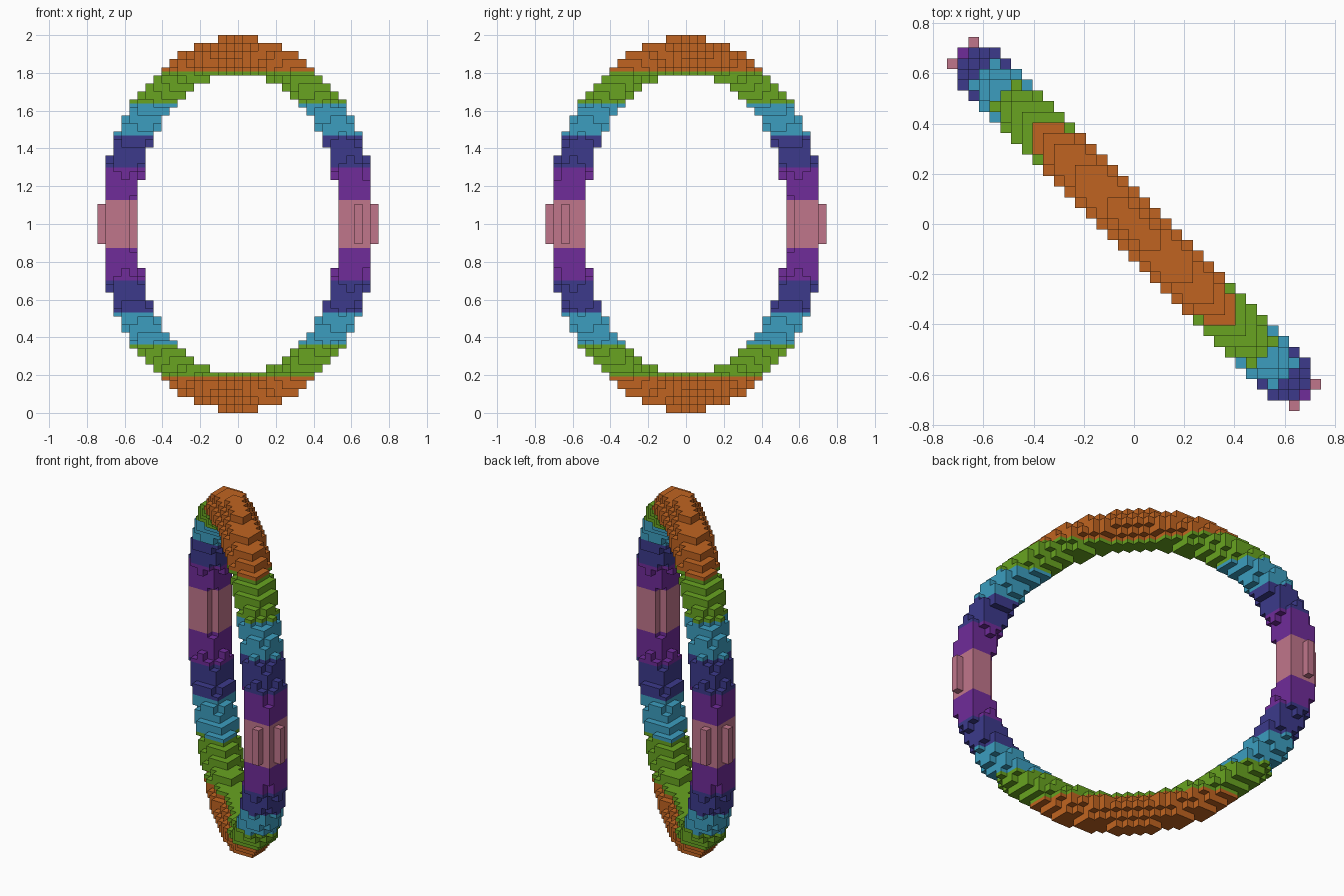
import bpy
import bmesh
from math import hypot, sqrt
from mathutils import Vector

cube = bpy.data.objects.get("Cube")
if cube:
    bpy.data.objects.remove(cube, do_unlink=True)

STEP = 2 / 47                    # block size
RING, TUBE = 21, 2.25            # ring and tube radius, in blocks
BANDS = (3, 7, 11, 15, 19)       # colour change heights from the middle, in blocks

# Colours from the middle of the ring outwards
COLOURS = {
    "pink": (0.53, 0.18, 0.26),
    "purple": (0.16, 0.025, 0.32),
    "navy": (0.045, 0.042, 0.26),
    "sky_blue": (0.045, 0.34, 0.52),
    "green": (0.14, 0.37, 0.015),
    "orange": (0.53, 0.127, 0.015),
}


def make_material(name, rgb):
    mat = bpy.data.materials.new(name)
    mat.use_nodes = True
    mat.diffuse_color = (*rgb, 1)
    mat.node_tree.nodes["Principled BSDF"].inputs["Base Color"].default_value = (*rgb, 1)
    return mat


def in_ring(x, y, z):
    """True for a block inside a torus standing on the diagonal plane x = -y."""
    across = (x + y) / sqrt(2)
    along = (x - y) / sqrt(2)
    return hypot(hypot(along, z) - RING, across) <= TUBE


# Blocks that fill the ring
side, tall = range(-18, 19), range(-24, 25)
blocks = {(x, y, z) for x in side for y in side for z in tall if in_ring(x, y, z)}

# Outer faces of the blocks only
bm = bmesh.new()
for block in blocks:
    centre = Vector(block)
    for axis in range(3):
        for sign in (-1, 1):
            normal = Vector((0, 0, 0))
            normal[axis] = sign
            if tuple(int(c) for c in centre + normal) in blocks:
                continue
            u = Vector((0, 0, 0))
            u[(axis + 1) % 3] = 0.5
            v = normal.cross(u)
            mid = centre + normal / 2
            corners = (mid - u - v, mid + u - v, mid + u + v, mid - u + v)
            bm.faces.new([bm.verts.new(c) for c in corners])
bmesh.ops.remove_doubles(bm, verts=bm.verts, dist=0.01)

# Cut the faces along the band edges, then colour by height
for height in BANDS:
    for sign in (-1, 1):
        bmesh.ops.bisect_plane(bm, geom=bm.verts[:] + bm.edges[:] + bm.faces[:],
                               dist=0.0001, plane_co=(0, 0, sign * height),
                               plane_no=(0, 0, 1))
for face in bm.faces:
    height = abs(face.calc_center_median().z)
    face.material_index = sum(height > edge for edge in BANDS)

# Scale to size and stand on the ground
for vert in bm.verts:
    vert.co = vert.co * STEP + Vector((0, 0, 1))

mesh = bpy.data.meshes.new("block_ring")
bm.to_mesh(mesh)
bm.free()
for name, rgb in COLOURS.items():
    mesh.materials.append(make_material(name, rgb))
bpy.context.collection.objects.link(bpy.data.objects.new("block_ring", mesh))
